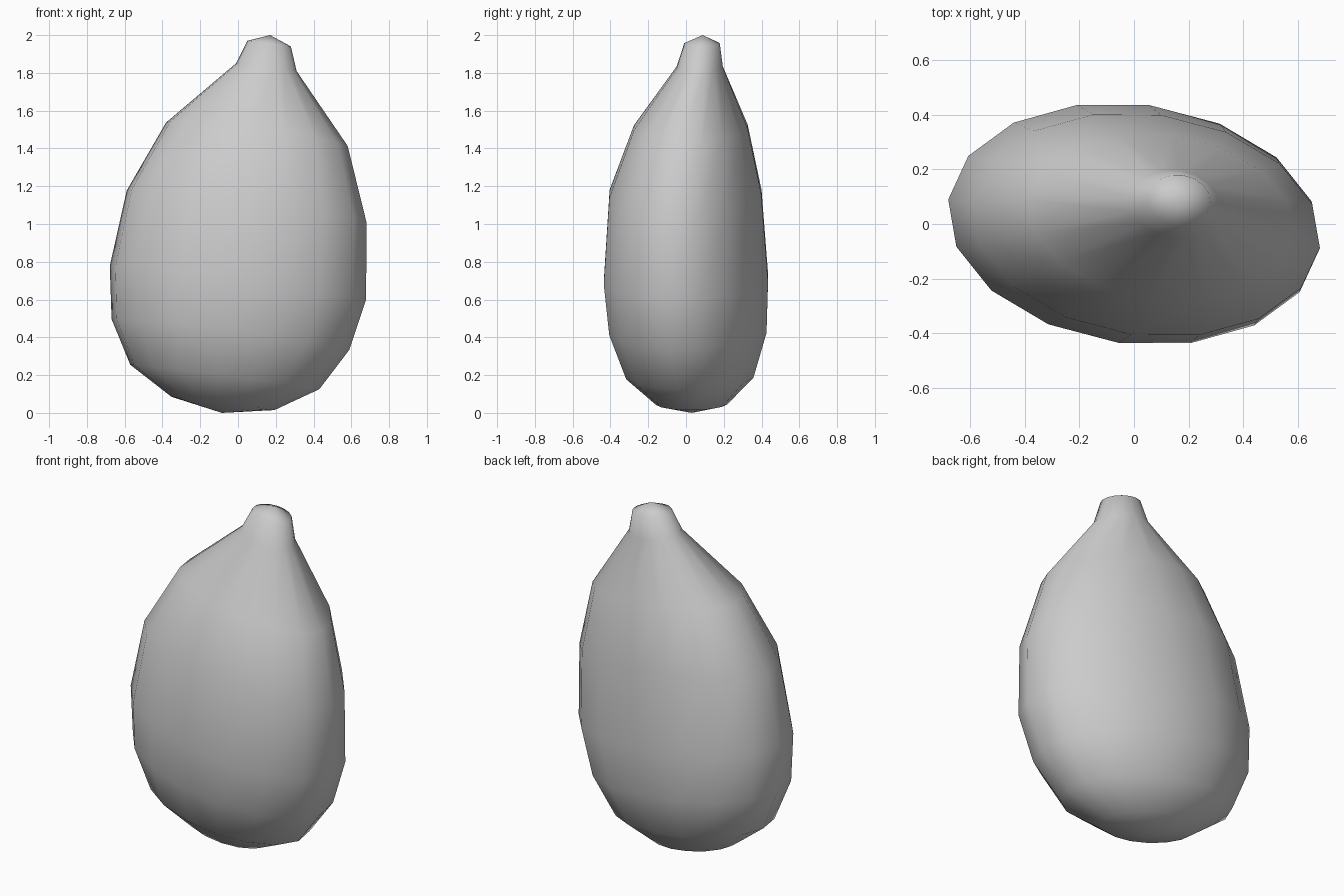
import bpy, bmesh, math
from mathutils import Vector

if "Cube" in bpy.data.objects:
    bpy.data.objects.remove(bpy.data.objects["Cube"])

SIDES = 16
# long and short axis of the tilted oval cross-section
U = Vector((0.991, -0.131, -0.128))
V = Vector((0.131, 0.991, -0.027))

# centre x, y, z, half length, half depth, lift of the broad sides
RINGS = [
    (-0.08, 0.03, 0.05, 0.275, 0.19, 0.0),
    (-0.07, 0.02, 0.19, 0.505, 0.34, 0.005),
    (-0.04, 0.01, 0.415, 0.635, 0.42, 0.02),
    (0.0, 0.0, 0.69, 0.685, 0.438, 0.015),
    (0.045, -0.003, 1.095, 0.64, 0.405, 0.075),
    (0.10, 0.025, 1.475, 0.485, 0.303, 0.04),
    (0.15, 0.073, 1.83, 0.162, 0.124, 0.0),
    (0.165, 0.085, 1.955, 0.116, 0.095, 0.0),
]

bm = bmesh.new()
loops = []
for x, y, z, a, b, lift in RINGS:
    loop = []
    for i in range(SIDES):
        t = 2 * math.pi * i / SIDES
        p = Vector((x, y, z)) + U * (a * math.cos(t)) + V * (b * math.sin(t))
        p.z += lift * math.sin(t) ** 2
        loop.append(bm.verts.new(p))
    loops.append(loop)

# side walls of the seed body and its stubby tip
for low, high in zip(loops, loops[1:]):
    for i in range(SIDES):
        j = (i + 1) % SIDES
        bm.faces.new((low[i], low[j], high[j], high[i]))

# rounded ends closed with triangle fans
bottom = bm.verts.new((-0.085, 0.03, 0.0))
top = bm.verts.new((0.17, 0.088, 2.0))
for i in range(SIDES):
    j = (i + 1) % SIDES
    bm.faces.new((bottom, loops[0][j], loops[0][i]))
    bm.faces.new((top, loops[-1][i], loops[-1][j]))

bmesh.ops.recalc_face_normals(bm, faces=bm.faces)
for f in bm.faces:
    f.smooth = True

mesh = bpy.data.meshes.new("seed_body")
bm.to_mesh(mesh)
bm.free()
bpy.context.collection.objects.link(bpy.data.objects.new("seed_body", mesh))
